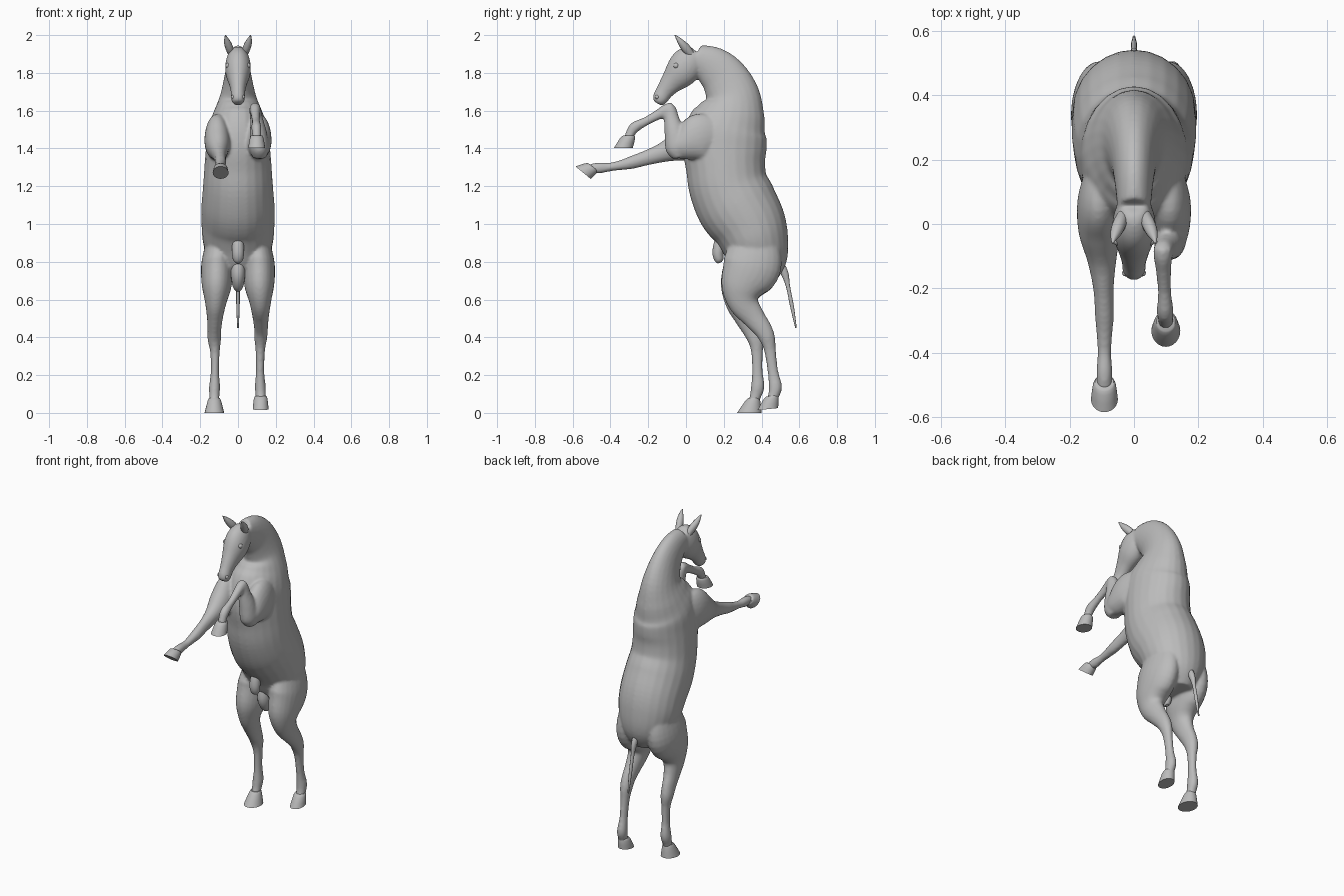
import bpy, bmesh, math
from mathutils import Vector

coat = bpy.data.materials.new("grey_coat")
coat.diffuse_color = (0.5, 0.5, 0.5, 1)


def spline(rows, steps):
    """Catmull-Rom through rows of (x, y, z, depth, width)."""
    out = []
    for i in range(len(rows) - 1):
        a, b, c, d = (rows[max(0, min(len(rows) - 1, i + k))] for k in (-1, 0, 1, 2))
        for s in range(steps):
            t = s / steps
            out.append([0.5 * (2 * q + (r - p) * t + (2 * p - 5 * q + 4 * r - u) * t * t
                               + (3 * q - p - 3 * r + u) * t ** 3)
                        for p, q, r, u in zip(a, b, c, d)])
    return out + [list(rows[-1])]


def loft(bm, rows, steps=5, sides=24, normal=None):
    """Closed tube of elliptical rings; depth lies in the side plane, width along x."""
    pts = spline(rows, steps)
    rings = []
    for i, p in enumerate(pts):
        n = normal or Vector(pts[min(i + 1, len(pts) - 1)][:3]) - Vector(pts[max(i - 1, 0)][:3])
        n = Vector(n).normalized()
        side = (Vector((1, 0, 0)) - n * n.x).normalized()
        deep = n.cross(side)
        ring = []
        for k in range(sides):
            a = 2 * math.pi * k / sides
            ring.append(bm.verts.new(Vector(p[:3]) + side * math.cos(a) * p[4]
                                     + deep * math.sin(a) * p[3]))
        rings.append(ring)
    for r, s in zip(rings, rings[1:]):
        for k in range(sides):
            j = (k + 1) % sides
            bm.faces.new((r[k], r[j], s[j], s[k]))
    bm.faces.new(rings[0][::-1])
    bm.faces.new(rings[-1])


def finish(name, bm):
    bmesh.ops.recalc_face_normals(bm, faces=bm.faces)
    me = bpy.data.meshes.new(name)
    bm.to_mesh(me)
    bm.free()
    me.materials.append(coat)
    me.shade_smooth()
    me.set_sharp_from_angle(angle=math.radians(40))
    ob = bpy.data.objects.new(name, me)
    bpy.context.collection.objects.link(ob)
    return ob


def part(name, rows, **kw):
    bm = bmesh.new()
    loft(bm, rows, **kw)
    return finish(name, bm)


body = bmesh.new()

# trunk and neck
trunk = [(.39, .70, .09, .08), (.385, .79, .15, .15), (.365, .90, .18, .185),
         (.33, 1.0, .20, .193), (.27, 1.10, .215, .193), (.225, 1.20, .21, .185),
         (.21, 1.30, .21, .178), (.205, 1.40, .222, .17), (.215, 1.50, .215, .16),
         (.24, 1.59, .18, .13), (.245, 1.68, .145, .095), (.20, 1.775, .125, .072),
         (.13, 1.84, .105, .06), (.05, 1.875, .075, .052)]
loft(body, [(0, *r) for r in trunk])

# head
head = [(.06, 1.905, .04, .035), (.045, 1.89, .07, .052), (.01, 1.85, .09, .066),
        (-.03, 1.80, .085, .066), (-.08, 1.745, .06, .048), (-.115, 1.70, .046, .038),
        (-.135, 1.667, .042, .037), (-.147, 1.645, .032, .03), (-.151, 1.638, .018, .018)]
loft(body, [(0, *r) for r in head])

# hind legs, one slightly ahead of the other
hind_left = [(-.10, .365, .90, .13, .07), (-.11, .35, .78, .155, .085),
             (-.113, .30, .67, .122, .078), (-.118, .29, .585, .083, .057),
             (-.122, .315, .51, .062, .043), (-.125, .35, .44, .052, .036),
             (-.125, .37, .385, .043, .035), (-.122, .376, .32, .031, .025),
             (-.122, .378, .22, .028, .022), (-.124, .38, .14, .036, .029),
             (-.125, .368, .09, .03, .027), (-.125, .355, .05, .028, .027)]
hind_right = [(.10, .365, .90, .13, .07), (.11, .35, .78, .155, .085),
              (.113, .305, .67, .122, .078), (.118, .305, .585, .083, .057),
              (.12, .355, .51, .062, .043), (.122, .405, .445, .05, .036),
              (.12, .43, .395, .042, .034), (.118, .445, .33, .031, .025),
              (.117, .46, .22, .028, .022), (.118, .473, .14, .035, .029),
              (.12, .465, .095, .03, .027), (.12, .452, .06, .028, .027)]
loft(body, hind_left)
loft(body, hind_right)

# stretched foreleg
loft(body, [(-.10, .15, 1.465, .11, .055), (-.11, .07, 1.455, .128, .066),
            (-.107, -.02, 1.42, .09, .066), (-.10, -.11, 1.383, .055, .046),
            (-.095, -.2, 1.353, .041, .032), (-.092, -.29, 1.325, .034, .029),
            (-.092, -.34, 1.313, .027, .025), (-.092, -.40, 1.302, .023, .021),
            (-.092, -.455, 1.297, .029, .025), (-.092, -.49, 1.295, .026, .024),
            (-.092, -.51, 1.288, .024, .024)])

# folded foreleg: shoulder, forearm, cannon
loft(body, [(.10, .15, 1.465, .11, .055), (.11, .07, 1.455, .128, .066),
            (.112, -.01, 1.42, .085, .062), (.112, -.07, 1.40, .05, .045)])
loft(body, [(.113, -.035, 1.35, .035, .035), (.113, -.045, 1.40, .063, .05),
            (.108, -.06, 1.48, .054, .045), (.098, -.076, 1.555, .041, .034),
            (.09, -.085, 1.61, .033, .03), (.09, -.087, 1.635, .018, .018)])
loft(body, [(.09, -.07, 1.615, .03, .029), (.09, -.10, 1.605, .032, .029),
            (.092, -.145, 1.58, .027, .024), (.095, -.21, 1.545, .023, .021),
            (.097, -.27, 1.513, .029, .026), (.098, -.293, 1.482, .025, .024),
            (.099, -.305, 1.45, .024, .024)])

# fuse the skin and soften the joins
skin = finish("body", body)
mod = skin.modifiers.new("fuse", 'REMESH')
mod.mode = 'VOXEL'
mod.voxel_size = 0.008
mod.use_smooth_shade = True
mod = skin.modifiers.new("soften", 'SMOOTH')
mod.factor = 0.5
mod.iterations = 6

# hooves: top centre, sole centre, sole half length and half width, sole normal
hooves = {
    "hind_hoof_left": ((-.125, .358, .078), (-.125, .335, 0), .065, .052, (0, 0, -1)),
    "hind_hoof_right": ((.12, .455, .09), (.12, .433, .02), .055, .042, (0, .1, -1)),
    "fore_hoof_left": ((-.092, -.492, 1.302), (-.092, -.545, 1.272), .052, .042, (0, -.63, -.77)),
    "fore_hoof_right": ((.099, -.303, 1.468), (.099, -.332, 1.402), .05, .045, (0, 0, -1)),
}
for name, (top, sole, deep, wide, n) in hooves.items():
    mid = Vector(top).lerp(Vector(sole), .2)
    part(name, [(*top, .03, .029), (*mid, .04, .036), (*sole, deep, wide)],
         steps=2, normal=Vector(n))

# tail
part("tail", [(0, .49, .80, .022, .02), (0, .522, .74, .02, .016), (0, .54, .67, .011, .01),
              (0, .562, .56, .01, .009), (0, .582, .45, .004, .004)], sides=12)

# sheath and pouch between the hind legs
part("sheath", [(0, .22, .95, .03, .03), (0, .185, .91, .032, .03), (0, .17, .85, .03, .032),
                (0, .175, .81, .024, .026), (0, .18, .795, .01, .012)], sides=16)
part("pouch", [(0, .28, .80, .05, .04), (0, .27, .73, .05, .038),
               (0, .29, .67, .035, .028), (0, .30, .645, .01, .01)], sides=16)

for s, tag in ((-1, "left"), (1, "right")):
    # ears
    part("ear_" + tag, [(s * .035, .025, 1.90, .02, .018), (s * .045, .0, 1.93, .024, .021),
                        (s * .056, -.025, 1.96, .018, .018), (s * .064, -.048, 1.988, .008, .008),
                        (s * .066, -.06, 2.0, .002, .002)], sides=12)
    # eyes and nostrils
    for name, loc, r in (("eye_", (s * .051, -.052, 1.838), .015),
                         ("nostril_", (s * .026, -.152, 1.672), .011)):
        bm = bmesh.new()
        bmesh.ops.create_uvsphere(bm, u_segments=16, v_segments=10, radius=r)
        bmesh.ops.translate(bm, verts=bm.verts, vec=loc)
        finish(name + tag, bm)
